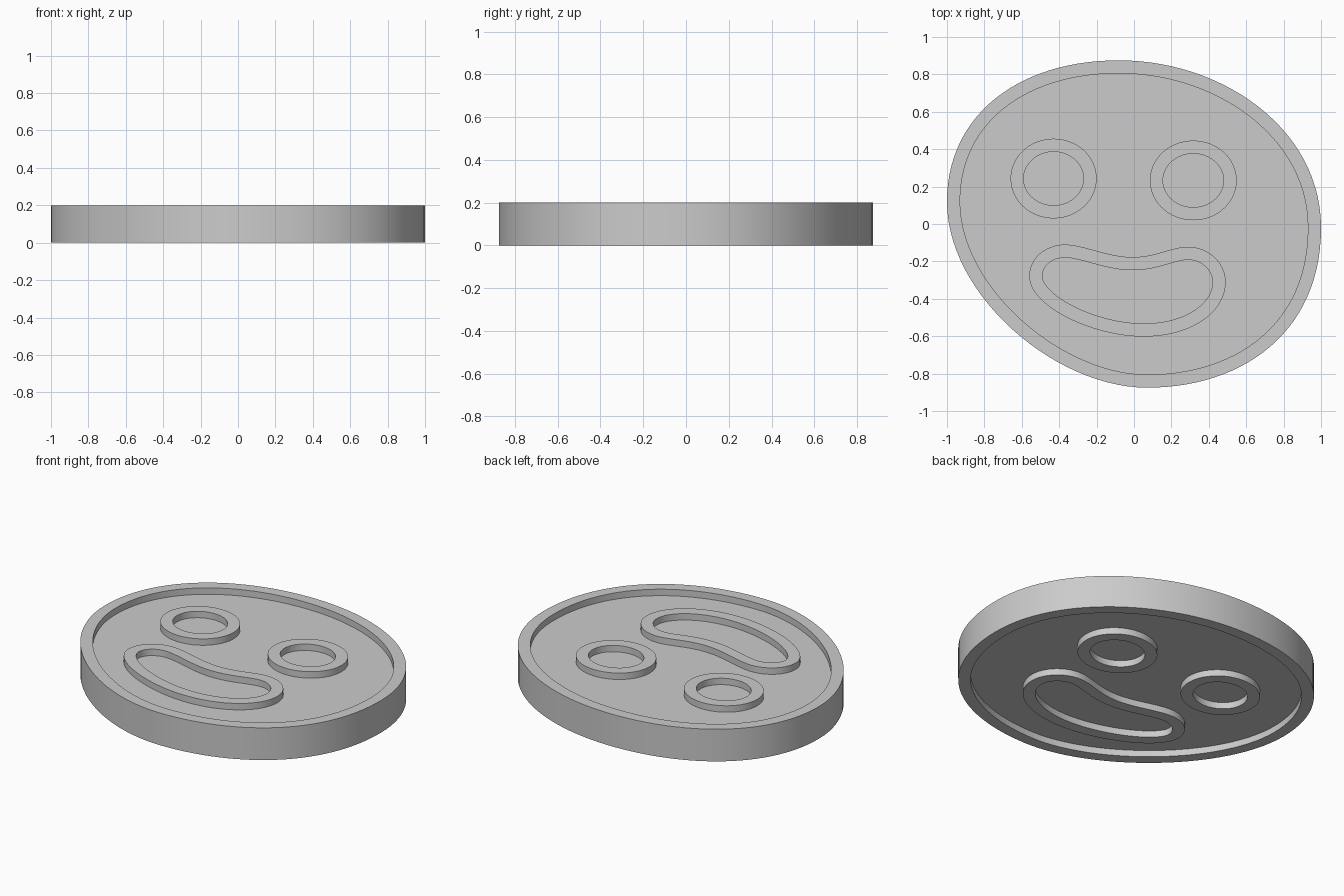
import bpy
import bmesh
from mathutils import Vector
from mathutils.geometry import interpolate_bezier

cube = bpy.data.objects.get("Cube")
if cube:
    bpy.data.objects.remove(cube, do_unlink=True)

HEIGHT = 0.2      # full thickness of every raised wall
RECESS = 0.04     # depth of the floor below the walls, on both sides
WALL = 0.07       # width of every raised wall
STEPS = 28        # points per curve segment

RIGHT, TOP, LEFT, BOTTOM = (Vector(d) for d in ((0, 1), (-1, 0), (0, -1), (1, 0)))

grey = bpy.data.materials.new("plain grey")
grey.use_nodes = True
grey.diffuse_color = (0.6, 0.6, 0.6, 1)
grey.node_tree.nodes["Principled BSDF"].inputs["Base Color"].default_value = (0.6, 0.6, 0.6, 1)


def outline(nodes):
    """Closed counter-clockwise curve; a node is x, y, heading, handle in, handle out."""
    points = []
    for (x, y, d, _, out), (x2, y2, d2, into, _) in zip(nodes, nodes[1:] + nodes[:1]):
        a, b = Vector((x, y)), Vector((x2, y2))
        points += interpolate_bezier(a, a + d * out, b - d2 * into, b, STEPS + 1)[:-1]
    return [Vector(p[:2]) for p in points]


def inset(points, distance):
    """Shift a closed outline inwards along its normals."""
    result = []
    for i, p in enumerate(points):
        t = (points((i + 1) % len(points)) if callable(points)
             else points[(i + 1) % len(points)]) - points[i - 1]
        t.normalize()
        result.append(p + Vector((-t.y, t.x)) * distance)
    return result


def finish(name, bm):
    bmesh.ops.recalc_face_normals(bm, faces=bm.faces)
    mesh = bpy.data.meshes.new(name)
    bm.to_mesh(mesh)
    bm.free()
    mesh.materials.append(grey)
    mesh.shade_smooth()
    mesh.set_sharp_from_angle(angle=0.6)
    obj = bpy.data.objects.new(name, mesh)
    bpy.context.collection.objects.link(obj)
    return obj


def wall(name, points):
    """Closed band of rectangular section just inside an outline."""
    bm = bmesh.new()
    inner = inset(points, WALL)
    section = [(points, 0), (points, HEIGHT), (inner, HEIGHT), (inner, 0)]
    loops = [[bm.verts.new((p.x, p.y, z)) for p in pts] for pts, z in section]
    for k, loop in enumerate(loops):
        following = loops[(k + 1) % len(loops)]
        for i in range(len(loop)):
            j = (i + 1) % len(loop)
            bm.faces.new((loop[i], loop[j], following[j], following[i]))
    return finish(name, bm)


def slab(name, points, low, high):
    bm = bmesh.new()
    base = bm.faces.new([bm.verts.new((p.x, p.y, low)) for p in points])
    top = bmesh.ops.extrude_face_region(bm, geom=[base], use_keep_orig=True)
    verts = [v for v in top["geom"] if isinstance(v, bmesh.types.BMVert)]
    bmesh.ops.translate(bm, verts=verts, vec=(0, 0, high - low))
    return finish(name, bm)


def ellipse(x, y, rx, ry):
    k = 0.5523
    return outline([(x + rx, y, RIGHT, k * ry, k * ry), (x, y + ry, TOP, k * rx, k * rx),
                    (x - rx, y, LEFT, k * ry, k * ry), (x, y - ry, BOTTOM, k * rx, k * rx)])


# Uneven rounded head with its raised rim and recessed floor
head = outline([(1, -0.02, RIGHT, 0.56, 0.53), (-0.08, 0.875, TOP, 0.55, 0.54),
                (-1, 0.12, LEFT, 0.46, 0.5), (0.07, -0.875, BOTTOM, 0.49, 0.51)])
wall("rim", head)
slab("floor", inset(head, WALL - 0.01), RECESS, HEIGHT - RECESS)

# Eye rings
wall("right_eye", ellipse(-0.43, 0.243, 0.23, 0.213))
wall("left_eye", ellipse(0.317, 0.233, 0.232, 0.213))

# Smiling mouth ring
wall("mouth", outline([
    (0.49, -0.31, RIGHT, 0.16, 0.1), (0.29, -0.122, TOP, 0.11, 0.09),
    (-0.01, -0.177, TOP, 0.13, 0.13), (-0.37, -0.11, TOP, 0.1, 0.1),
    (-0.56, -0.28, LEFT, 0.1, 0.16), (0.05, -0.602, BOTTOM, 0.27, 0.26)]))
